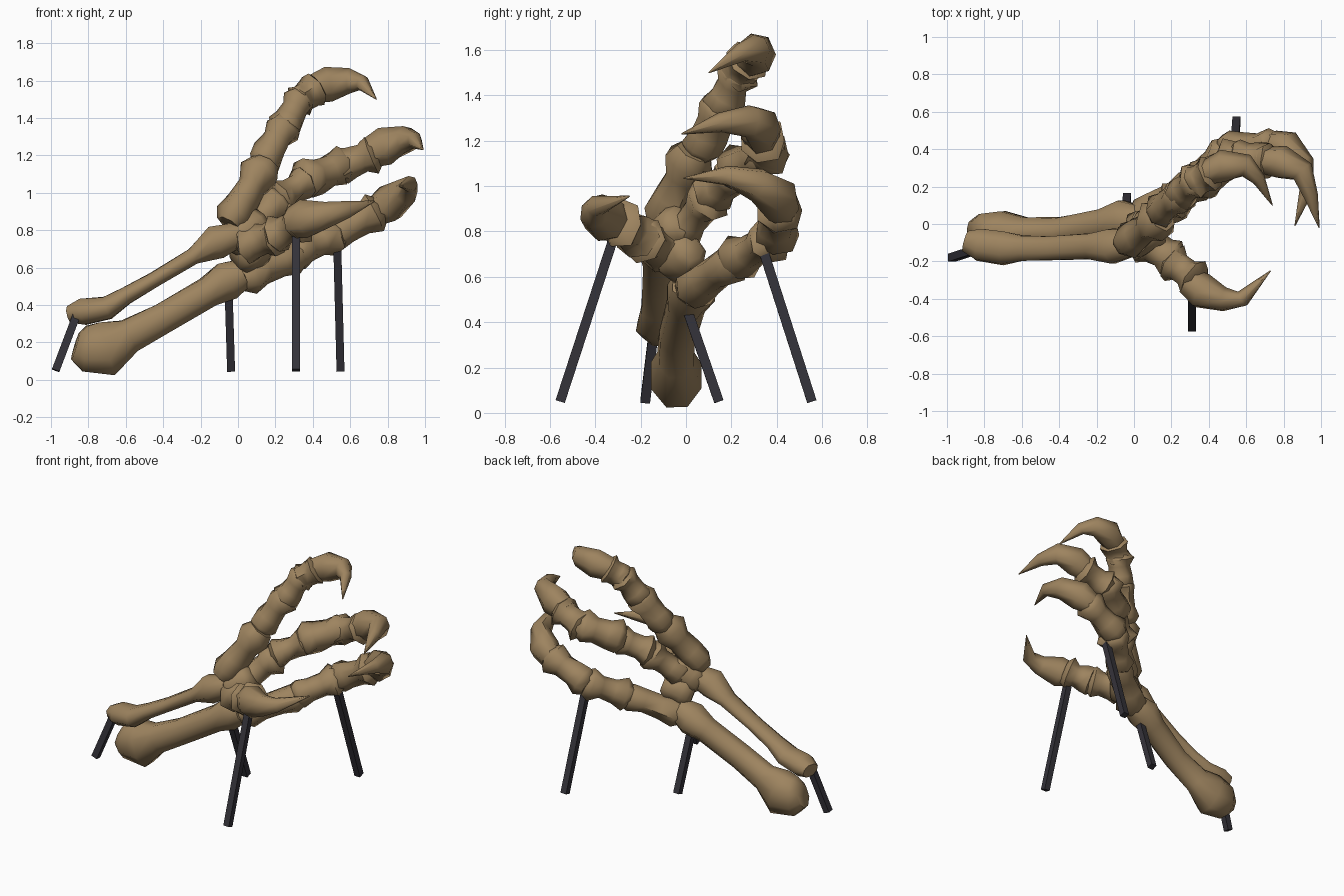
import bpy, bmesh, math, random
from mathutils import Vector

random.seed(4)


def material(name, col):
    m = bpy.data.materials.new(name)
    m.diffuse_color = (*col, 1)
    return m


BONE = material("brown bone", (0.34, 0.23, 0.115))
ROD = material("dark metal", (0.035, 0.033, 0.042))


def loft(name, rings, mat, sides=8, jitter=0.0, smooth=True, up=Vector((0, 0, 1))):
    """Skin a tube over rings of (centre, half width, half height)."""
    bm = bmesh.new()
    pts = [Vector(r[0]) for r in rings]
    loops = []
    for i, (_, w, h) in enumerate(rings):
        t = (pts[min(i + 1, len(pts) - 1)] - pts[max(i - 1, 0)]).normalized()
        s = t.cross(up).normalized()
        u = s.cross(t)
        loop = []
        for k in range(sides):
            a = 2 * math.pi * (k + 0.5) / sides
            j = 1 + random.uniform(-jitter, jitter)
            loop.append(bm.verts.new(pts[i] + (s * math.cos(a) * w + u * math.sin(a) * h) * j))
        loops.append(loop)
    for a, b in zip(loops, loops[1:]):
        for k in range(sides):
            n = (k + 1) % sides
            bm.faces.new((a[k], a[n], b[n], b[k]))
    bm.faces.new(loops[0])
    bm.faces.new(loops[-1])
    bmesh.ops.recalc_face_normals(bm, faces=bm.faces)
    me = bpy.data.meshes.new(name)
    bm.to_mesh(me)
    bm.free()
    ob = bpy.data.objects.new(name, me)
    bpy.context.collection.objects.link(ob)
    me.materials.append(mat)
    if smooth:
        bpy.context.view_layer.objects.active = ob
        ob.select_set(True)
        bpy.ops.object.shade_smooth_by_angle(angle=math.radians(60))
        ob.select_set(False)
    return ob


def bone(name, a, b, ra, rm, rb):
    """Long bone with two flared knuckle ends and a narrow shaft."""
    a, b = Vector(a), Vector(b)
    prof = [(-0.06, ra * 0.7), (0.1, ra * 1.05), (0.34, rm * 1.08),
            (0.64, rm), (0.88, rb * 1.08), (1.06, rb * 0.7)]
    loft(name, [(a.lerp(b, t), r, r) for t, r in prof], BONE, 7, 0.12)


def claw(name, pts, r, size=(0.8, 1.05, 0.75, 0.45, 0.03)):
    """Curved claw through control points, taller than wide, ending in a point."""
    loft(name, [(q, r * s, r * s * 1.1) for q, s in zip(pts, size)], BONE, 7, 0.05)


# Forearm bones
loft("thick_forearm_bone", [
    ((-0.87, -0.05, 0.18), 0.07, 0.08), ((-0.82, -0.045, 0.165), 0.11, 0.135),
    ((-0.70, -0.04, 0.165), 0.12, 0.155), ((-0.58, -0.045, 0.235), 0.085, 0.10),
    ((-0.40, -0.04, 0.33), 0.08, 0.085), ((-0.16, 0.0, 0.47), 0.09, 0.085),
    ((-0.06, 0.02, 0.53), 0.115, 0.11), ((0.03, 0.02, 0.57), 0.085, 0.085)], BONE, 8, 0.05)
loft("thin_forearm_bone", [
    ((-0.90, -0.09, 0.35), 0.06, 0.05), ((-0.83, -0.11, 0.365), 0.09, 0.075),
    ((-0.70, -0.13, 0.385), 0.095, 0.065), ((-0.60, -0.13, 0.45), 0.075, 0.05),
    ((-0.45, -0.13, 0.535), 0.07, 0.043), ((-0.24, -0.12, 0.66), 0.075, 0.05),
    ((-0.12, -0.12, 0.735), 0.1, 0.095), ((0.0, -0.1, 0.78), 0.075, 0.07)], BONE, 8, 0.05)

# Wrist bones
bone("wrist_bone_upper", (-0.04, -0.1, 0.73), (0.12, -0.02, 0.85), 0.09, 0.1, 0.09)
bone("wrist_bone_lower", (-0.01, -0.05, 0.66), (0.15, 0.02, 0.72), 0.09, 0.1, 0.08)

# Digits: joint points and radii (start, shaft, end) for each bone
DIGITS = {
    "upper_finger": [
        ((-0.04, -0.11, 0.85), (0.14, 0.03, 1.14), 0.09, 0.08, 0.11),
        ((0.13, 0.06, 1.15), (0.25, 0.16, 1.37), 0.09, 0.08, 0.095),
        ((0.24, 0.15, 1.34), (0.34, 0.24, 1.51), 0.085, 0.075, 0.09),
        ((0.32, 0.22, 1.49), (0.42, 0.28, 1.56), 0.085, 0.08, 0.09)],
    "middle_finger": [
        ((0.05, -0.02, 0.79), (0.22, 0.11, 0.96), 0.09, 0.07, 0.1),
        ((0.20, 0.11, 0.96), (0.37, 0.23, 1.06), 0.1, 0.075, 0.09),
        ((0.34, 0.22, 1.06), (0.57, 0.37, 1.15), 0.11, 0.09, 0.105),
        ((0.54, 0.36, 1.13), (0.74, 0.34, 1.21), 0.1, 0.08, 0.095)],
    "lower_finger": [
        ((0.03, 0.02, 0.54), (0.33, 0.22, 0.67), 0.1, 0.08, 0.09),
        ((0.30, 0.21, 0.67), (0.51, 0.39, 0.77), 0.1, 0.075, 0.105),
        ((0.49, 0.40, 0.77), (0.76, 0.42, 0.91), 0.1, 0.08, 0.095)],
    "thumb": [
        ((0.04, -0.09, 0.73), (0.22, -0.2, 0.77), 0.12, 0.085, 0.1),
        ((0.19, -0.2, 0.77), (0.34, -0.30, 0.84), 0.1, 0.08, 0.11)],
}
for digit, segs in DIGITS.items():
    for i, s in enumerate(segs):
        bone(f"{digit}_bone_{i + 1}", *s)

# Claws
claw("upper_claw", [(0.38, 0.27, 1.55), (0.48, 0.31, 1.58), (0.60, 0.31, 1.60),
                    (0.665, 0.24, 1.585), (0.74, 0.1, 1.5)], 0.085)
claw("middle_claw", [(0.68, 0.34, 1.20), (0.79, 0.33, 1.25), (0.90, 0.28, 1.285),
                     (0.945, 0.15, 1.28), (0.99, -0.02, 1.23)], 0.09)
claw("lower_claw", [(0.74, 0.43, 0.90), (0.81, 0.41, 0.94), (0.90, 0.32, 1.005),
                    (0.92, 0.18, 1.045), (0.86, -0.01, 1.035)], 0.09)
claw("thumb_claw", [(0.29, -0.31, 0.84), (0.36, -0.36, 0.86), (0.48, -0.405, 0.885),
                    (0.58, -0.40, 0.91), (0.73, -0.25, 0.955)], 0.1, (0.8, 0.98, 0.65, 0.45, 0.03))

# Support rods (foot, top)
RODS = [((-0.975, -0.18, 0.05), (-0.85, -0.14, 0.38)),
        ((-0.037, 0.145, 0.05), (-0.05, 0.0, 0.47)),
        ((0.31, -0.555, 0.05), (0.31, -0.32, 0.77)),
        ((0.548, 0.555, 0.05), (0.53, 0.33, 0.75))]
for i, (foot, top) in enumerate(RODS):
    loft(f"support_rod_{i + 1}", [(foot, 0.03, 0.03), (top, 0.03, 0.03)], ROD, 4,
         smooth=False, up=Vector((0, 1, 0)))
